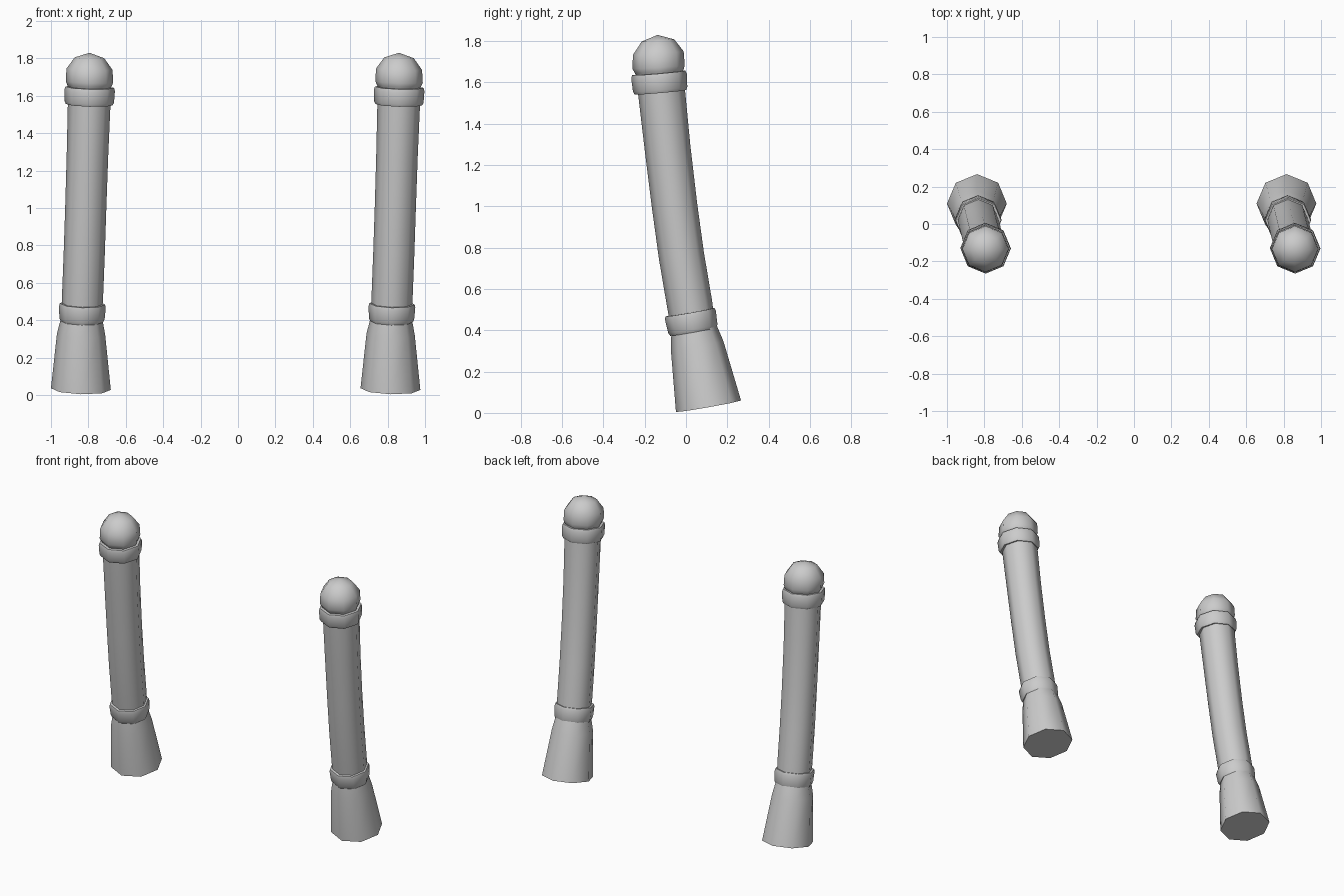
import bpy, bmesh, math
from mathutils import Vector, Euler

if "Cube" in bpy.data.objects:
    bpy.data.objects.remove(bpy.data.objects["Cube"])

SIDES = 8
SPACING = 1.655          # distance between the two posts
LEAN = math.radians(1.7)  # slight sideways lean

grey = bpy.data.materials.new("stone grey")
grey.diffuse_color = (0.6, 0.6, 0.6, 1)
grey.use_nodes = True
grey.node_tree.nodes["Principled BSDF"].inputs["Base Color"].default_value = grey.diffuse_color


def loft(name, rings, cap_bottom=False, apex=None, closed=False):
    """Skin octagonal rings given as (x, y, z, radius, backward tilt in degrees)."""
    bm = bmesh.new()
    loops = []
    for x, y, z, r, tilt in rings:
        rot = Euler((math.radians(tilt), LEAN, 0)).to_matrix()
        loop = []
        for i in range(SIDES):
            a = math.tau * i / SIDES
            loop.append(bm.verts.new(
                Vector((x, y, z)) + rot @ Vector((r * math.cos(a), r * math.sin(a), 0))))
        loops.append(loop)
    pairs = list(zip(loops, loops[1:]))
    if closed:
        pairs.append((loops[-1], loops[0]))
    for lo, hi in pairs:
        for i in range(SIDES):
            j = (i + 1) % SIDES
            bm.faces.new((lo[i], lo[j], hi[j], hi[i]))
    if cap_bottom:
        bm.faces.new(loops[0][::-1])
    if apex:
        tip = bm.verts.new(apex)
        for i in range(SIDES):
            bm.faces.new((loops[-1][i], loops[-1][(i + 1) % SIDES], tip))
    bmesh.ops.recalc_face_normals(bm, faces=bm.faces)
    me = bpy.data.meshes.new(name)
    bm.to_mesh(me)
    bm.free()
    me.materials.append(grey)
    ob = bpy.data.objects.new("left_" + name, me)
    bpy.context.collection.objects.link(ob)
    bpy.ops.object.select_all(action='DESELECT')
    ob.select_set(True)
    bpy.context.view_layer.objects.active = ob
    bpy.ops.object.shade_smooth_by_angle(angle=math.radians(60))
    return ob


def band(name, x, y, z, tilt, profile):
    """Rounded collar: profile holds (height along the axis, radius)."""
    axis = Euler((math.radians(tilt), LEAN, 0)).to_matrix() @ Vector((0, 0, 1))
    rings = []
    for h, r in profile:
        p = Vector((x, y, z)) + axis * h
        rings.append((p.x, p.y, p.z, r, tilt))
    return loft(name, rings, closed=True)


parts = [
    # flared foot
    loft("foot", [(-0.84, 0.109, 0.032, 0.16, 10),
                  (-0.839, 0.054, 0.325, 0.129, 10),
                  (-0.835, 0.034, 0.43, 0.106, 10)], cap_bottom=True),
    # gently curved shaft
    loft("shaft", [(-0.835, 0.036, 0.41, 0.107, 10),
                   (-0.831, 0.017, 0.53, 0.11, 9.5),
                   (-0.822, -0.022, 0.76, 0.11, 9),
                   (-0.814, -0.055, 1.0, 0.11, 8),
                   (-0.805, -0.089, 1.28, 0.111, 7),
                   (-0.796, -0.118, 1.55, 0.114, 5.5),
                   (-0.794, -0.126, 1.64, 0.114, 5)]),
    # collars
    band("lower_band", -0.833, 0.027, 0.442, 10,
         [(-0.05, 0.1), (-0.05, 0.114), (-0.035, 0.121), (0.03, 0.125),
          (0.046, 0.121), (0.046, 0.1)]),
    band("upper_band", -0.794, -0.128, 1.60, 5,
         [(-0.048, 0.107), (-0.048, 0.125), (-0.034, 0.132), (0.03, 0.135),
          (0.046, 0.13), (0.046, 0.1)]),
    # rounded knob
    loft("knob", [(-0.794, -0.128, 1.62, 0.1, 5),
                  (-0.794, -0.13, 1.655, 0.119, 4),
                  (-0.794, -0.133, 1.675, 0.127, 4),
                  (-0.794, -0.134, 1.742, 0.123, 4),
                  (-0.794, -0.136, 1.803, 0.079, 4)],
         apex=(-0.794, -0.138, 1.83)),
]

# matching post on the right
for ob in parts:
    twin = ob.copy()
    twin.name = ob.name.replace("left_", "right_")
    twin.location.x = SPACING
    bpy.context.collection.objects.link(twin)
